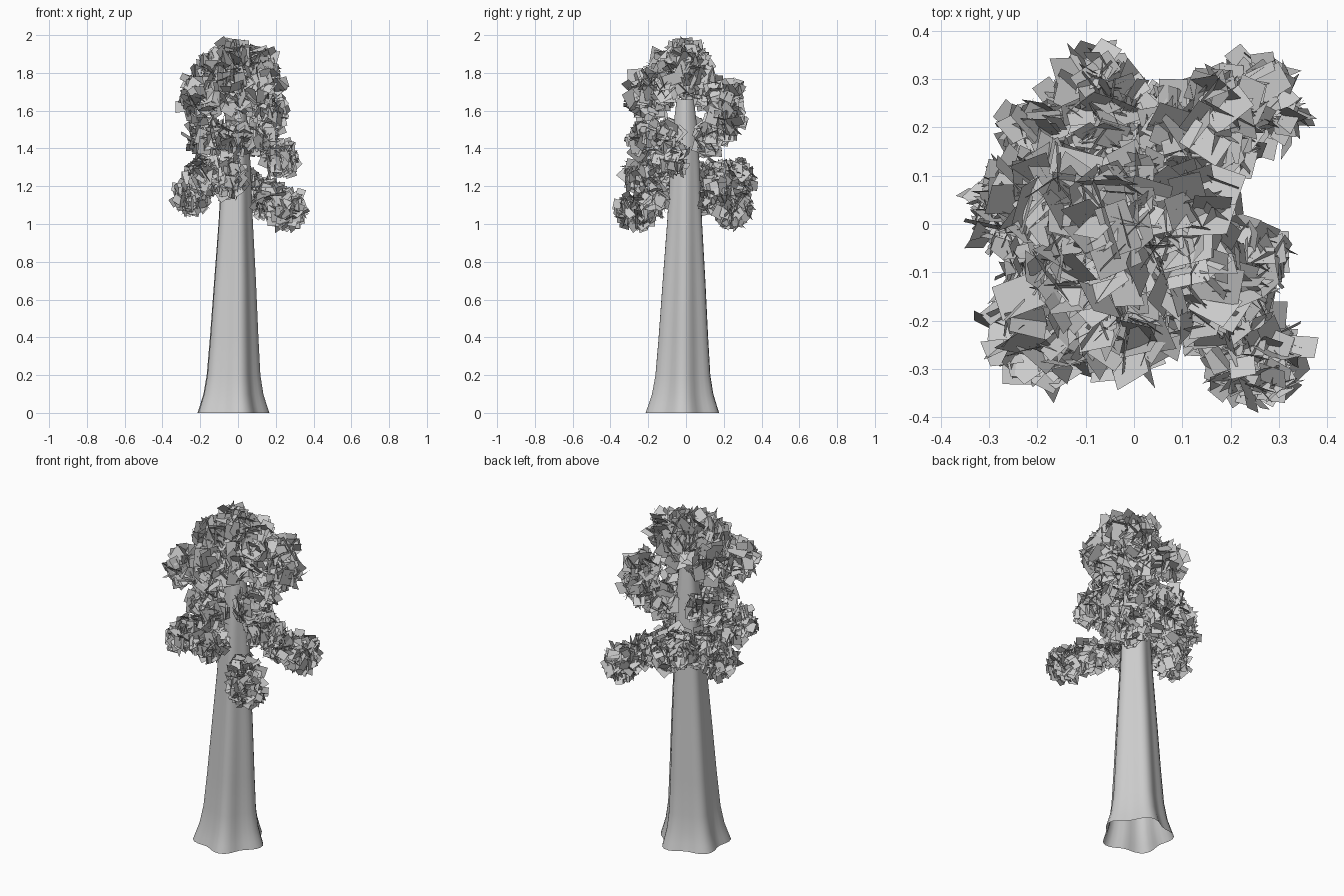
import bpy, math, random
from mathutils import Vector, Euler

if "Cube" in bpy.data.objects:
    bpy.data.objects.remove(bpy.data.objects["Cube"])

random.seed(7)


def make_object(name, verts, faces):
    mesh = bpy.data.meshes.new(name)
    mesh.from_pydata(verts, [], faces)
    mesh.update()
    ob = bpy.data.objects.new(name, mesh)
    bpy.context.collection.objects.link(ob)
    return ob


# Trunk: lofted rings with root lobes that fade upward (z, radius, lobe depth)
RINGS = [(0, .183, .02), (.04, .17, .019), (.1, .153, .016), (.2, .138, .013), (.4, .125, .011),
         (.7, .108, .009), (1.0, .09, .006), (1.3, .076, .004), (1.5, .064, .002), (1.66, .046, 0)]
N = 40
verts, faces = [], []
for z, r, lobe in RINGS:
    lean = (1 - z / 1.66) ** 1.5
    cx, cy = -.01 - .027 * lean, -.004 - .017 * lean
    for i in range(N):
        a = 2 * math.pi * i / N
        rr = r + lobe * math.cos(5 * (a + math.radians(70)))
        verts.append((cx + rr * math.cos(a), cy + rr * math.sin(a), z))
for k in range(len(RINGS) - 1):
    for i in range(N):
        j = (i + 1) % N
        faces.append((k * N + i, k * N + j, (k + 1) * N + j, (k + 1) * N + i))
trunk = make_object("trunk", verts, faces)
for p in trunk.data.polygons:
    p.use_smooth = True


# Foliage: clumps of randomly turned leaf cards, larger towards the crown
def leaf_clump(name, x, y, z, r):
    size = .06 + .045 * max(0, z - 1.07)
    count = int(38 * (r / size) ** 2)
    verts, faces = [], []
    for _ in range(count):
        d = Vector([random.gauss(0, 1) for _ in range(3)]).normalized()
        pos = Vector((x, y, z)) + d * (r - size * .38) * random.uniform(.3, 1) ** .6
        rot = Euler([random.uniform(0, 2 * math.pi) for _ in range(3)]).to_matrix()
        w = size * random.uniform(.42, .62)
        h = size * random.uniform(.33, .48)
        n = len(verts)
        for sx, sy in ((-1, -1), (1, -1), (1, 1), (-1, 1)):
            verts.append(pos + rot @ Vector((sx * w, sy * h, 0)))
        faces.append((n, n + 1, n + 2, n + 3))
    make_object(name, verts, faces)


# Clump centres and radii, tier by tier
LOWER = [(.25, -.27, 1.07, .12), (.17, -.18, 1.12, .11), (.25, .24, 1.09, .125), (.16, .16, 1.15, .11),
         (-.25, .03, 1.14, .115), (-.17, .05, 1.24, .11), (-.08, .26, 1.23, .125), (-.04, .17, 1.25, .11),
         (-.19, .18, 1.24, .1), (.06, .2, 1.2, .1), (-.18, -.24, 1.26, .115), (-.05, -.19, 1.24, .12),
         (-.2, -.12, 1.24, .11)]
MIDDLE = [(.225, -.09, 1.35, .115), (.13, -.1, 1.46, .1), (-.18, .08, 1.46, .115), (-.02, -.22, 1.44, .115),
          (-.13, -.12, 1.45, .11), (.17, .21, 1.56, .12), (.08, .13, 1.46, .11)]
CROWN = [(.14, .21, 1.67, .12), (-.19, -.2, 1.66, .14), (-.17, .06, 1.73, .13), (.12, -.12, 1.74, .14),
         (-.02, -.2, 1.69, .14), (-.02, 0, 1.84, .155), (.1, .01, 1.82, .14), (-.1, -.09, 1.81, .14),
         (.03, .08, 1.74, .1)]
for tier, clumps in (("lower", LOWER), ("middle", MIDDLE), ("crown", CROWN)):
    for i, c in enumerate(clumps):
        leaf_clump(f"{tier}_leaf_clump_{i + 1}", *c)
